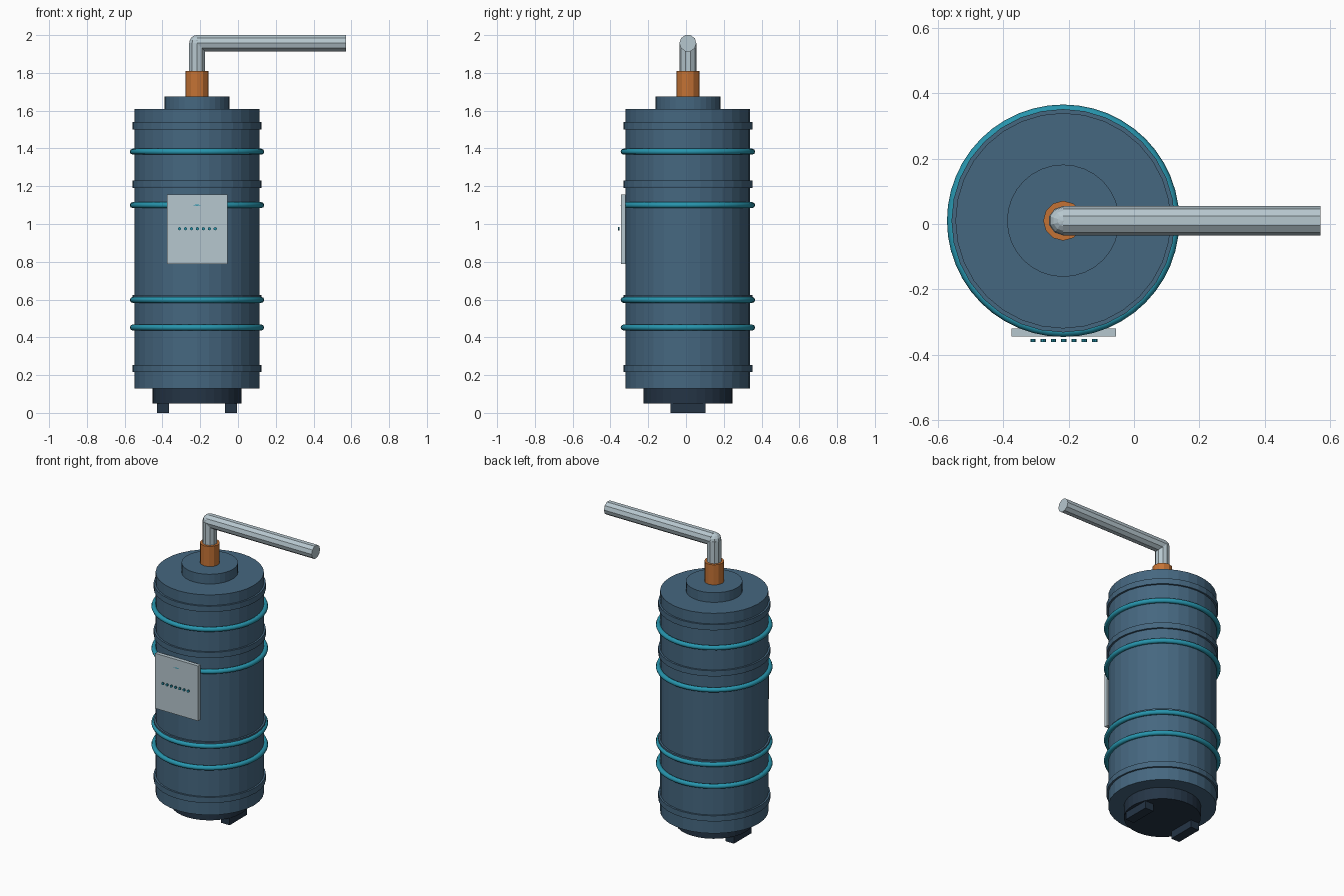
import bpy
from math import pi

if "Cube" in bpy.data.objects:
    bpy.data.objects.remove(bpy.data.objects["Cube"])

CX, CY = -0.217, 0.01   # tank axis


def material(name, rgb):
    m = bpy.data.materials.new(name)
    m.use_nodes = True
    m.diffuse_color = (*rgb, 1)
    m.node_tree.nodes["Principled BSDF"].inputs["Base Color"].default_value = (*rgb, 1)
    return m


STEEL = material("steel blue", (0.06, 0.135, 0.215))
NAVY = material("dark navy", (0.018, 0.035, 0.06))
TEAL = material("teal", (0.02, 0.30, 0.42))
ORANGE = material("copper orange", (0.55, 0.17, 0.035))
SILVER = material("pale silver", (0.47, 0.57, 0.62))


def finish(name, mat):
    o = bpy.context.object
    o.name = name
    o.data.materials.append(mat)
    return o


def drum(name, mat, r, z0, z1, sides=32):
    """Upright cylinder on the tank axis."""
    bpy.ops.mesh.primitive_cylinder_add(vertices=sides, radius=r, depth=z1 - z0,
                                        location=(CX, CY, (z0 + z1) / 2))
    return finish(name, mat)


def box(name, mat, centre, size):
    bpy.ops.mesh.primitive_cube_add(size=1, location=centre)
    o = finish(name, mat)
    o.scale = size
    return o


# Tank with its lid and base
drum("tank_body", STEEL, 0.33, 0.13, 1.61)
drum("tank_lid", STEEL, 0.172, 1.61, 1.675)
drum("tank_base", NAVY, 0.235, 0.05, 0.13)

# Raised bands
for i, z in enumerate((0.235, 0.605, 1.21, 1.52)):
    drum(f"band_{i + 1}", STEEL, 0.342, z - 0.019, z + 0.019)

# Round hoops
for i, z in enumerate((0.452, 0.598, 1.10, 1.383)):
    bpy.ops.mesh.primitive_torus_add(major_radius=0.34, minor_radius=0.016,
                                     major_segments=48, minor_segments=8,
                                     location=(CX, CY, z))
    finish(f"hoop_{i + 1}", TEAL)
    bpy.ops.object.shade_smooth_by_angle(angle=pi / 3)

# Two feet
for side, s in (("left", 1), ("right", -1)):
    box(f"{side}_foot", NAVY, (CX + s * 0.181, CY, 0.026), (0.063, 0.186, 0.052))

# Outlet collar and bent pipe
drum("outlet_collar", ORANGE, 0.061, 1.67, 1.81, 12)
R, PZ, END = 0.045, 1.957, 0.572
drum("pipe_riser", SILVER, R, 1.8, PZ, 10)
bpy.ops.mesh.primitive_cylinder_add(vertices=10, radius=R, depth=END - CX,
                                    location=((CX + END) / 2, CY, PZ),
                                    rotation=(0, pi / 2, 0))
finish("pipe_arm", SILVER)
bpy.ops.mesh.primitive_uv_sphere_add(segments=10, ring_count=8, radius=0.0435,
                                     location=(CX, CY, PZ))
finish("pipe_elbow", SILVER)

# Control panel with a row of indicator buttons
box("control_panel", SILVER, (CX + 0.002, -0.332, 0.972), (0.32, 0.025, 0.37))
for i in range(7):
    bpy.ops.mesh.primitive_cylinder_add(
        vertices=10, radius=0.0085, depth=0.008,
        location=(CX + 0.002 + (i - 3) * 0.0315, -0.357, 0.975),
        rotation=(pi / 2, 0, 0))
    finish(f"button_{i + 1}", TEAL)
